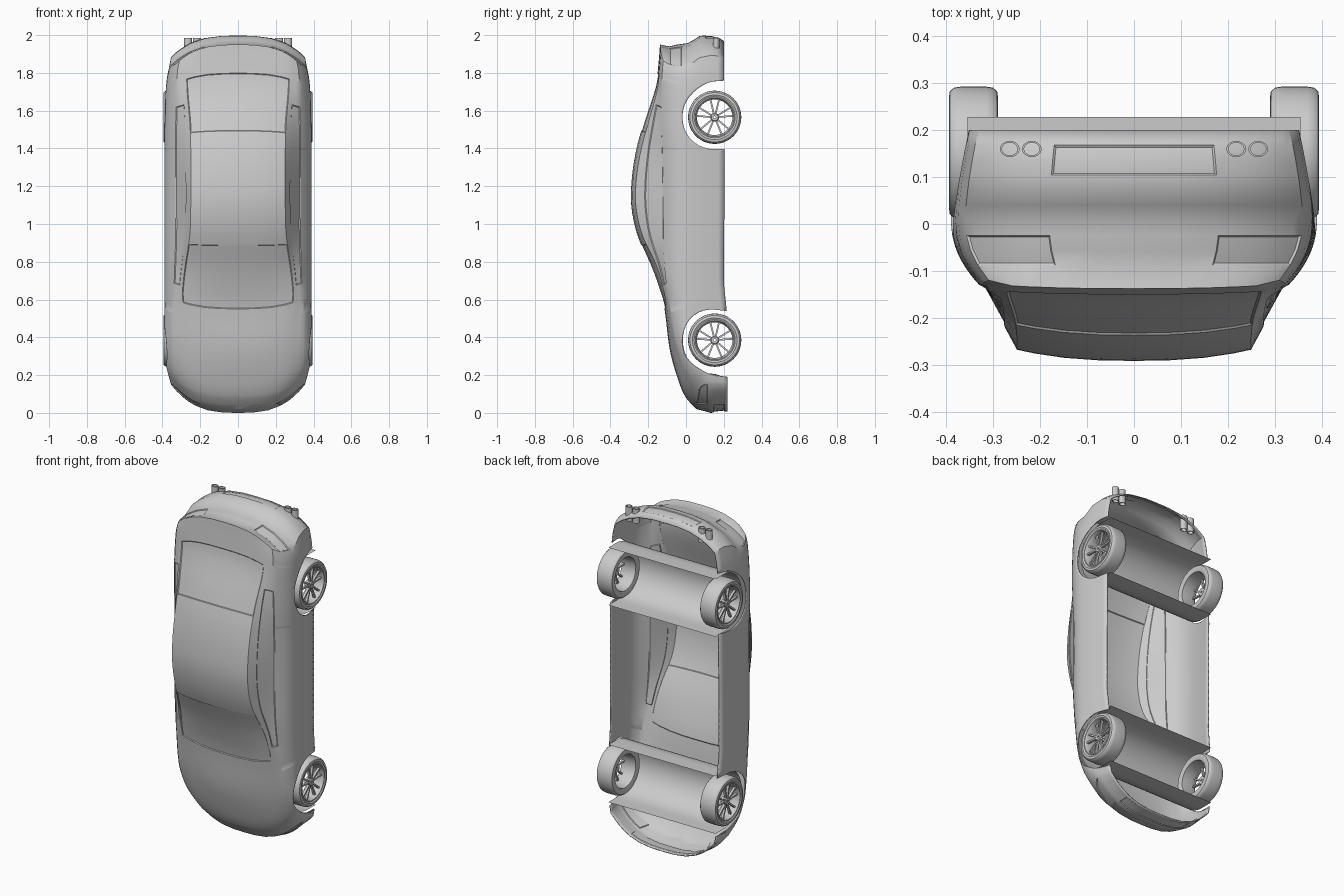
import bpy, bmesh, math
from mathutils import Matrix

cube = bpy.data.objects.get("Cube")
if cube:
    bpy.data.objects.remove(cube, do_unlink=True)

grey = bpy.data.materials.new("plain_grey")
grey.use_nodes = True
grey.diffuse_color = (0.6, 0.6, 0.6, 1)
grey.node_tree.nodes["Principled BSDF"].inputs["Base Color"].default_value = (0.6, 0.6, 0.6, 1)

AXLES = (0.385, 1.565)
AXLE_Y, TYRE_R, ARCH_R = 0.152, 0.141, 0.172


def finish(name, bm, angle=30, normals=True):
    if normals:
        bmesh.ops.recalc_face_normals(bm, faces=bm.faces)
    mesh = bpy.data.meshes.new(name)
    bm.to_mesh(mesh)
    bm.free()
    mesh.materials.append(grey)
    ob = bpy.data.objects.new(name, mesh)
    bpy.context.scene.collection.objects.link(ob)
    bpy.ops.object.select_all(action="DESELECT")
    ob.select_set(True)
    bpy.context.view_layer.objects.active = ob
    bpy.ops.object.shade_smooth_by_angle(angle=math.radians(angle))
    return ob


def lerp_table(table, t, smooth=False):
    """Piecewise interpolation of rows (t, a, b, ...); returns a list."""
    if t <= table[0][0]:
        return list(table[0][1:])
    for k in range(len(table) - 1):
        p, q = table[k], table[k + 1]
        if t <= q[0]:
            u, h = (t - p[0]) / (q[0] - p[0]), q[0] - p[0]
            if not smooth:
                return [a + (b - a) * u for a, b in zip(p[1:], q[1:])]
            o, r = table[max(k - 1, 0)], table[min(k + 2, len(table) - 1)]
            out = []
            for i in range(1, len(p)):
                m0 = (q[i] - o[i]) / (q[0] - o[0]) * h
                m1 = (r[i] - p[i]) / (r[0] - p[0]) * h
                out.append((2*u**3 - 3*u*u + 1) * p[i] + (u**3 - 2*u*u + u) * m0
                           + (3*u*u - 2*u**3) * q[i] + (u**3 - u*u) * m1)
            return out
    return list(table[-1][1:])


# Body stations: z, top y, roof edge y, roof edge x, shoulder y, shoulder x, half width
KEYS = [
    (0.02, 0.055, 0.06, 0.24, 0.07, 0.32, 0.355),
    (0.08, 0.0, 0.01, 0.25, 0.03, 0.335, 0.37),
    (0.17, -0.04, -0.03, 0.26, -0.01, 0.345, 0.385),
    (0.33, -0.085, -0.07, 0.27, -0.055, 0.35, 0.39),
    (0.54, -0.112, -0.105, 0.29, -0.09, 0.345, 0.39),
    (0.60, -0.125, -0.115, 0.295, -0.1, 0.34, 0.39),
    (0.76, -0.18, -0.155, 0.28, -0.115, 0.335, 0.39),
    (0.94, -0.257, -0.232, 0.255, -0.12, 0.33, 0.39),
    (1.10, -0.29, -0.266, 0.25, -0.12, 0.33, 0.39),
    (1.25, -0.286, -0.262, 0.25, -0.122, 0.33, 0.39),
    (1.40, -0.262, -0.238, 0.25, -0.125, 0.33, 0.39),
    (1.55, -0.22, -0.2, 0.255, -0.13, 0.33, 0.39),
    (1.74, -0.16, -0.152, 0.27, -0.13, 0.325, 0.385),
    (1.88, -0.143, -0.138, 0.27, -0.125, 0.32, 0.375),
    (1.95, -0.138, -0.132, 0.26, -0.12, 0.31, 0.36)]
# Side z to centre z: sweeps the stations back towards both ends
SWEEP = [(0.17, 0.02), (0.215, 0.09), (0.4, 0.32), (0.62, 0.54), (0.9, 0.88),
         (1.1, 1.1), (1.4, 1.43), (1.74, 1.83), (1.83, 1.95)]
SILL = [(0.0, 0.22), (0.25, 0.22), (0.57, 0.215), (0.7, 0.2), (1.35, 0.205), (1.8, 0.2)]
TAIL = [(-0.138, 0.0), (-0.11, -0.015), (-0.05, 0.0), (0.03, 0.01), (0.055, 0.045),
        (0.15, 0.05), (0.2, 0.02)]
NOSE = [(0.06, 0.0), (0.13, -0.02), (0.2, -0.012)]
TOP, SIDE_ROWS = (0, 0.3, 0.6, 0.85, 1), 10
SHOULDER = len(TOP) + 2


def end_offset(y, c):
    tail = max(0, (c - 1.75) / 0.2) ** 2 * lerp_table(TAIL, y)[0]
    return tail + max(0, min(1, 1.2 - c / 0.1)) * lerp_table(NOSE, y)[0]


def half_section(s, yb):
    c = lerp_table(SWEEP, s, True)[0]
    yt, yr, xr, ys, xs, hw = lerp_table(KEYS, c, True)
    pts = [(xr * f, yt + (yr - yt) * f ** 2.5) for f in TOP]
    pts += [(xr + (xs - xr) * k / 3, yr + (ys - yr) * k / 3) for k in (1, 2, 3)]
    mid = max(0.01, ys + 0.05)
    for k in range(1, SIDE_ROWS + 1):
        y = ys + (yb - ys) * k / SIDE_ROWS
        if y < mid:
            x = xs + (hw - xs) * (1 - ((mid - y) / (mid - ys)) ** 2.2)
        else:
            x = hw - 0.03 * ((y - mid) / 0.2) ** 1.5
        pts.append((x, y))
    place = lambda x, y: (x, y, c + (s - c) * (abs(x) / hw) ** 3 + end_offset(y, c))
    return pts, place, c


# Station list with exact wheel arch outlines
stations = [(s, lerp_table(SILL, s)[0]) for s in
            [0.17, 0.185, 0.2] + [0.59 + 0.0395 * k for k in range(21)] + [1.755, 1.78, 1.805, 1.83]]
for z in AXLES:
    for k in range(19):
        a = math.pi * k / 18
        stations.append((z - ARCH_R * math.cos(a), AXLE_Y - ARCH_R * math.sin(a)))
    for e in (-1, 1):
        s = z + e * (ARCH_R + 0.001)
        stations.append((s, lerp_table(SILL, s)[0]))
stations.sort()

# Body shell
bm = bmesh.new()
grid, tags = [], {}
for s, yb in stations:
    pts, place, c = half_section(s, yb)
    row = {0: bm.verts.new(place(*pts[0]))}
    for i in range(1, len(pts)):
        for e in (-1, 1):
            row[e * i] = bm.verts.new(place(e * pts[i][0], pts[i][1]))
    grid.append((row, c, s))
N = SHOULDER + SIDE_ROWS
for (a, c0, s0), (b, c1, s1) in zip(grid, grid[1:]):
    for i in range(-N, N):
        f = bm.faces.new((a[i], a[i + 1], b[i + 1], b[i]))
        col, c, s = max(abs(i), abs(i + 1)), (c0 + c1) / 2, (s0 + s1) / 2
        if col <= 4 and 0.55 < c < 0.9:
            tags.setdefault("windscreen", []).append(f)
        elif col <= 4 and 1.5 < c < 1.79:
            tags.setdefault("rear_window", []).append(f)
        elif 5 < col <= SHOULDER and 0.7 < s < 1.6:
            tags.setdefault("side_glass" + str(i > 0), []).append(f)

# Nose and tail panels close the ends between the two sides
for s, yb, k in ((*stations[0], 0), (*stations[-1], -1)):
    pts, place, c = half_section(s, yb)
    edge = grid[k][0]
    W = SHOULDER
    prev = {i: edge[i] for i in range(-W, W + 1)}
    for j in range(W + 1, N + 1):
        x, y = pts[j]
        cur = {-W: edge[-j], W: edge[j]}
        for i in range(-W + 1, W):
            frac = math.copysign(pts[abs(i)][0] / pts[W][0], i)
            cur[i] = bm.verts.new(place(frac * x, y))
        for i in range(-W, W):
            f = bm.faces.new((prev[i], prev[i + 1], cur[i + 1], cur[i]))
            m = f.calc_center_median()
            side = str(m.x > 0)
            if k and abs(m.x) > 0.14 and -0.09 < m.y < -0.02:
                tags.setdefault("tail_light" + side, []).append(f)
            if k and abs(m.x) < 0.2 and 0.11 < m.y < 0.17:
                tags.setdefault("rear_valance", []).append(f)
            if not k and abs(m.x) > 0.2 and 0.07 < m.y < 0.12:
                tags.setdefault("headlight" + side, []).append(f)
            if not k and abs(m.x) < 0.2 and 0.14 < m.y < 0.2:
                tags.setdefault("grille", []).append(f)
        prev = cur
bmesh.ops.recalc_face_normals(bm, faces=bm.faces)
roof = min(bm.faces, key=lambda f: f.calc_center_median().y)
if roof.normal.y > 0:
    bmesh.ops.reverse_faces(bm, faces=bm.faces)
for faces in tags.values():
    bmesh.ops.inset_region(bm, faces=faces, thickness=0.004, depth=-0.004, use_even_offset=True)
body = finish("body_shell", bm, 32, normals=False)
shell = body.modifiers.new("thickness", "SOLIDIFY")
shell.thickness, shell.offset = 0.006, -1


def lathe(bm, profile, steps=48):
    """Revolve a closed (x, radius) profile about the x axis."""
    rings = [[bm.verts.new((x, r * math.cos(a), r * math.sin(a))) for x, r in profile]
             for a in (2 * math.pi * k / steps for k in range(steps))]
    n = len(profile)
    for k in range(steps):
        p, q = rings[k], rings[(k + 1) % steps]
        for i in range(n):
            bm.faces.new((p[i], p[(i + 1) % n], q[(i + 1) % n], q[i]))


# Wheels: tyre, rim barrel, hub and paired spokes
TYRE = [(0.39, 0.108), (0.395, 0.118), (0.393, 0.131), (0.384, 0.139), (0.37, TYRE_R),
        (0.315, TYRE_R), (0.301, 0.139), (0.292, 0.131), (0.29, 0.118), (0.295, 0.102)]
RIM = [(0.39, 0.11), (0.392, 0.103), (0.384, 0.099), (0.36, 0.094), (0.295, 0.098), (0.295, 0.104)]
HUB = [(0.384, 0.006), (0.384, 0.018), (0.378, 0.023), (0.35, 0.023), (0.35, 0.006)]
for axle, z in zip(("front", "rear"), AXLES):
    for side, e in (("left", 1), ("right", -1)):
        bm = bmesh.new()
        for profile in (TYRE, RIM, HUB):
            lathe(bm, profile)
        for k in range(10):
            angle = 2 * math.pi * (k // 2) / 5 + (0.24 if k % 2 else -0.24)
            spoke = bmesh.ops.create_cube(bm, size=1)["verts"]
            for v in spoke:
                v.co = (0.373 + v.co.x * 0.014, v.co.y * 0.009, 0.058 + v.co.z * 0.082)
            bmesh.ops.rotate(bm, verts=spoke, matrix=Matrix.Rotation(angle, 3, "X"))
        for v in bm.verts:
            v.co = (e * v.co.x, v.co.y + AXLE_Y, v.co.z + z)
        finish(f"{axle}_{side}_wheel", bm, 35)

    # Full-width wheel arch liner
    bm = bmesh.new()
    path = [(0.228, z - ARCH_R)]
    path += [(AXLE_Y - ARCH_R * math.sin(a), z - ARCH_R * math.cos(a))
             for a in (math.pi * k / 24 for k in range(25))]
    path.append((0.228, z + ARCH_R))
    cols = [[bm.verts.new((x, y, h)) for y, h in path] for x in (-0.355, 0.355)]
    for i in range(len(path) - 1):
        bm.faces.new((cols[0][i], cols[0][i + 1], cols[1][i + 1], cols[1][i]))
    finish(f"{axle}_arch_liner", bm)

# Twin exhaust pipes on both sides
for x in (-0.265, -0.218, 0.218, 0.265):
    bm = bmesh.new()
    lathe(bm, [(1.9, 0.015), (1.985, 0.015), (1.985, 0.019), (1.9, 0.019)], 24)
    for v in bm.verts:
        v.co = (x + v.co.y * 1.1, 0.16 + v.co.z * 0.9, v.co.x)
    finish("exhaust_pipe", bm)
